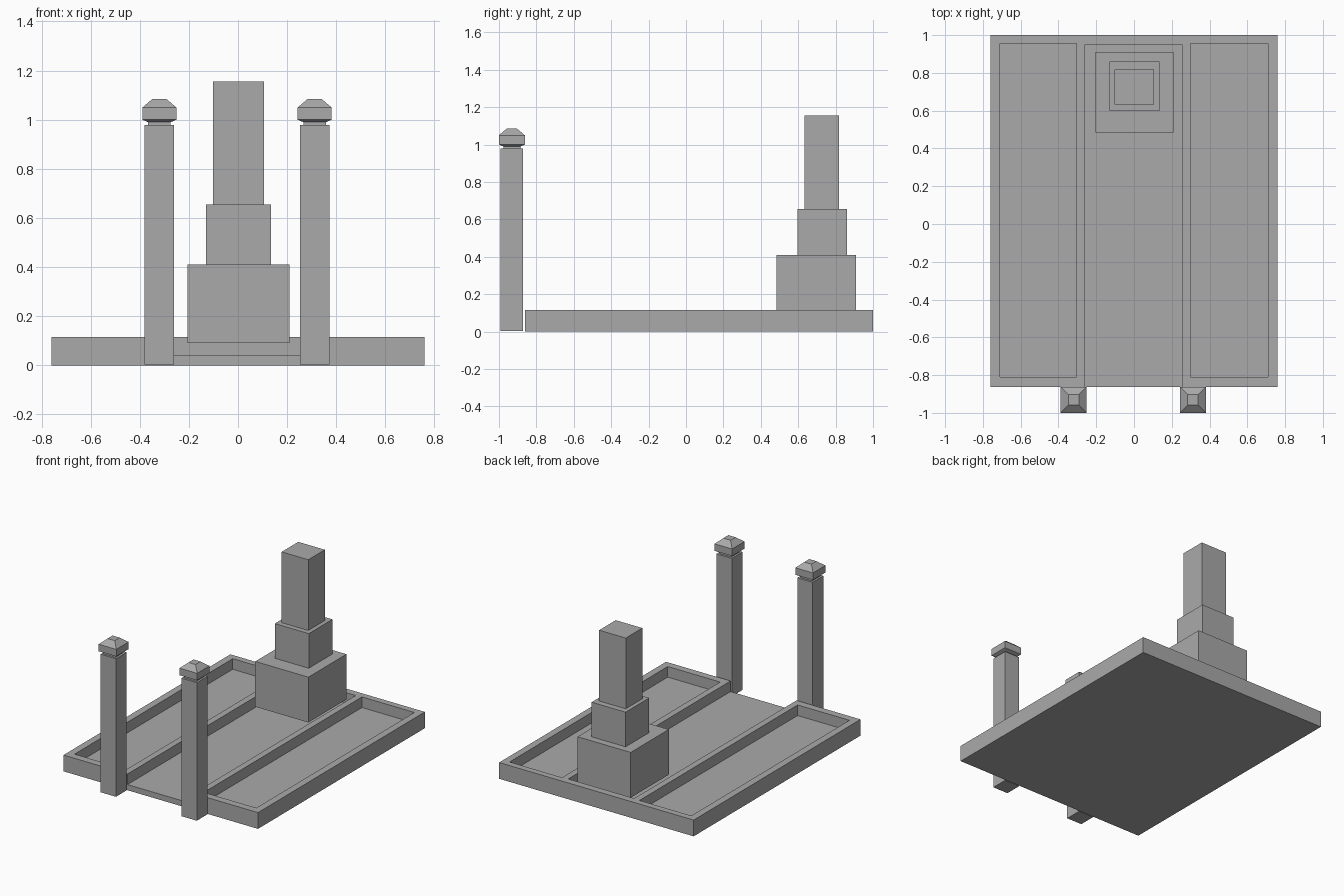
import bpy
import bmesh

if "Cube" in bpy.data.objects:
    bpy.data.objects.remove(bpy.data.objects["Cube"])

stone = bpy.data.materials.new("grey stone")
stone.diffuse_color = (0.4, 0.4, 0.4, 1.0)
stone.use_nodes = True
stone.node_tree.nodes["Principled BSDF"].inputs["Base Color"].default_value = stone.diffuse_color


def loft(name, sections):
    """Closed solid through rectangles (x0, x1, y0, y1, z), bottom to top."""
    bm = bmesh.new()
    rings = []
    for x0, x1, y0, y1, z in sections:
        corners = ((x0, y0), (x1, y0), (x1, y1), (x0, y1))
        rings.append([bm.verts.new((x, y, z)) for x, y in corners])
    bm.faces.new(reversed(rings[0]))
    bm.faces.new(rings[-1])
    for low, high in zip(rings, rings[1:]):
        for i in range(4):
            j = (i + 1) % 4
            bm.faces.new((low[i], low[j], high[j], high[i]))
    mesh = bpy.data.meshes.new(name)
    bm.to_mesh(mesh)
    bm.free()
    mesh.materials.append(stone)
    obj = bpy.data.objects.new(name, mesh)
    bpy.context.collection.objects.link(obj)
    return obj


def box(name, x0, x1, y0, y1, z0, z1):
    return loft(name, [(x0, x1, y0, y1, z0), (x0, x1, y0, y1, z1)])


# Base slab with two side beds and a central path open at the front
base = box("base", -0.76, 0.76, -0.862, 1.0, 0.0, 0.115)
recesses = {
    "left_bed_cutter": (-0.71, -0.305, -0.81, 0.955),
    "path_cutter": (-0.26, 0.255, -0.95, 0.95),
    "right_bed_cutter": (0.30, 0.71, -0.81, 0.955),
}
for name, extent in recesses.items():
    cutter = box(name, *extent, 0.04, 0.2)
    cutter.hide_render = True
    cutter.display_type = 'WIRE'
    mod = base.modifiers.new(name, 'BOOLEAN')
    mod.operation = 'DIFFERENCE'
    mod.solver = 'EXACT'
    mod.object = cutter

# Stepped headstone
box("headstone_plinth", -0.205, 0.21, 0.485, 0.91, 0.09, 0.41)
box("headstone_middle", -0.13, 0.135, 0.597, 0.86, 0.41, 0.655)
box("headstone_top", -0.102, 0.106, 0.633, 0.818, 0.655, 1.155)


def square(cx, half, z, cy=-0.931):
    return (cx - half, cx + half, cy - half, cy + half, z)


# Gate posts with a narrow neck and pyramid cap
for side, cx in (("left", -0.32), ("right", 0.312)):
    loft(side + "_post", [square(cx, 0.06, 0.003), square(cx, 0.06, 0.978)])
    loft(side + "_post_cap", [
        square(cx, 0.046, 0.978),
        square(cx, 0.046, 0.99),
        square(cx, 0.069, 1.0),
        square(cx, 0.069, 1.05),
        square(cx, 0.028, 1.085),
    ])
